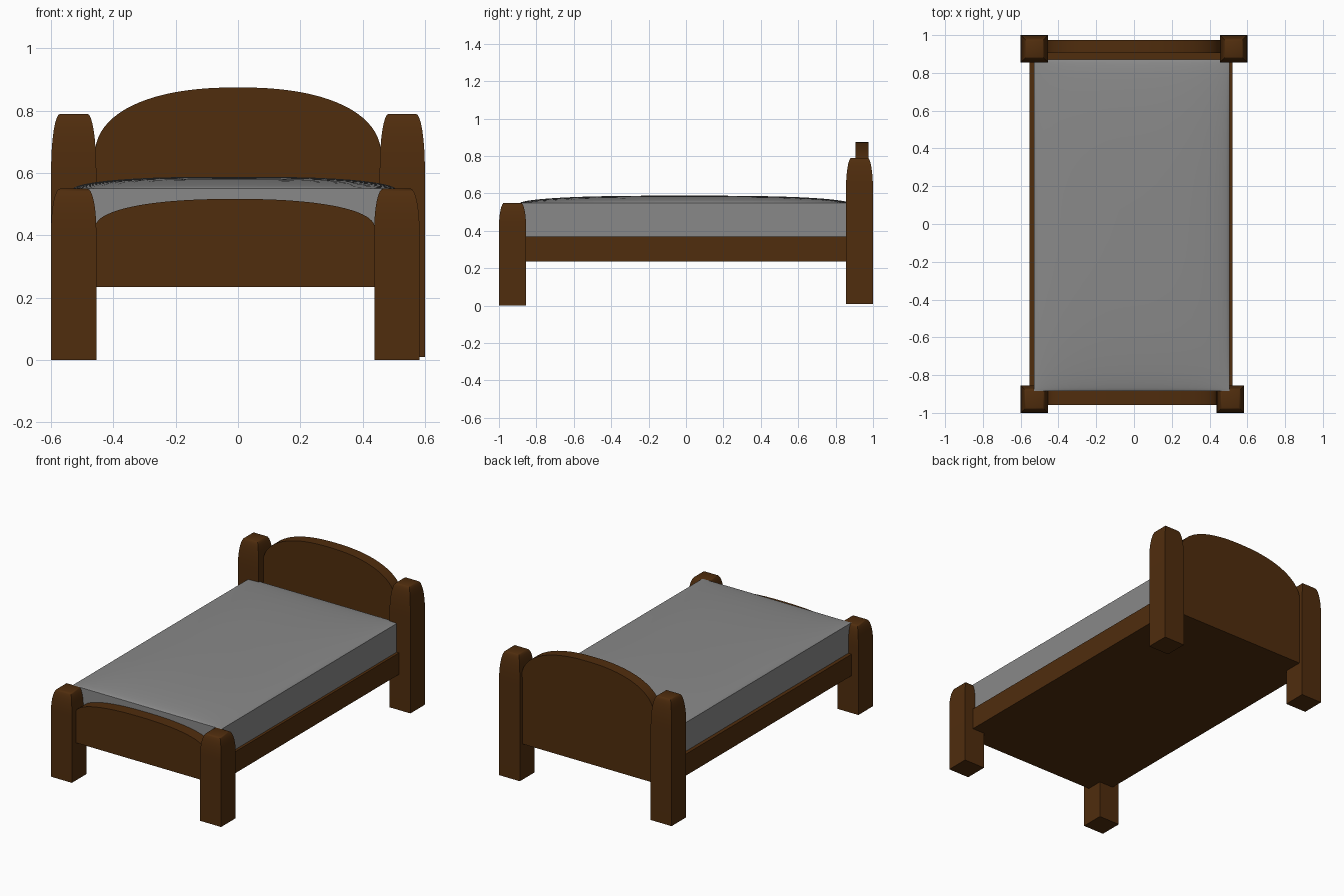
import bpy, bmesh, math

cube = bpy.data.objects.get("Cube")
if cube:
    bpy.data.objects.remove(cube, do_unlink=True)


def material(name, rgb):
    m = bpy.data.materials.new(name)
    m.use_nodes = True
    m.diffuse_color = (*rgb, 1)
    m.node_tree.nodes["Principled BSDF"].inputs["Base Color"].default_value = (*rgb, 1)
    return m


WOOD = material("dark brown wood", (0.08, 0.026, 0.004))
CLOTH = material("grey fabric", (0.25, 0.25, 0.25))


def finish(bm, name, mat, angle=35):
    bmesh.ops.recalc_face_normals(bm, faces=bm.faces)
    mesh = bpy.data.meshes.new(name)
    bm.to_mesh(mesh)
    bm.free()
    mesh.materials.append(mat)
    ob = bpy.data.objects.new(name, mesh)
    bpy.context.collection.objects.link(ob)
    bpy.ops.object.select_all(action='DESELECT')
    ob.select_set(True)
    bpy.context.view_layer.objects.active = ob
    bpy.ops.object.shade_smooth_by_angle(angle=math.radians(angle))
    return ob


def post(name, x, y, bottom, top, taper):
    """Square post whose top curves inward to a flat cap."""
    bm = bmesh.new()
    half, cap = 0.0725, 0.044
    steps = 8
    sections = [(half, bottom)]
    for i in range(steps + 1):
        a = i / steps * math.pi / 2
        sections.append((cap + (half - cap) * math.cos(a),
                         top - taper * (1 - math.sin(a))))
    rings = [[bm.verts.new((x + sx * w, y + sy * w, z))
              for sx, sy in ((-1, -1), (1, -1), (1, 1), (-1, 1))]
             for w, z in sections]
    for low, high in zip(rings, rings[1:]):
        for i in range(4):
            j = (i + 1) % 4
            bm.faces.new((low[i], low[j], high[j], high[i]))
    bm.faces.new(rings[0])
    bm.faces.new(rings[-1])
    finish(bm, name, WOOD)


def arched_board(name, x0, x1, y0, y1, bottom, spring, top):
    """Upright board with a rounded arch along its upper edge."""
    bm = bmesh.new()
    mid, half, n = (x0 + x1) / 2, (x1 - x0) / 2, 40
    outline = [(x0, bottom), (x1, bottom)]
    for i in range(n + 1):
        a = math.pi * i / n
        c, s = math.cos(a), math.sin(a)
        outline.append((mid + half * math.copysign(abs(c) ** 0.87, c),
                        spring + (top - spring) * abs(s) ** 0.87))
    face = bm.faces.new([bm.verts.new((x, y0, z)) for x, z in outline])
    out = bmesh.ops.extrude_face_region(bm, geom=[face])
    moved = [v for v in out["geom"] if isinstance(v, bmesh.types.BMVert)]
    bmesh.ops.translate(bm, verts=moved, vec=(0, y1 - y0, 0))
    finish(bm, name, WOOD)


def box(name, x0, x1, y0, y1, z0, z1, mat):
    bm = bmesh.new()
    bmesh.ops.create_cube(bm, size=1)
    for v in bm.verts:
        v.co = ((x0 + x1) / 2 + v.co.x * (x1 - x0),
                (y0 + y1) / 2 + v.co.y * (y1 - y0),
                (z0 + z1) / 2 + v.co.z * (z1 - z0))
    finish(bm, name, mat)


def mattress(x0, x1, y0, y1, bottom, edge, top):
    """Straight-sided block with a softly domed top."""
    bm = bmesh.new()
    bmesh.ops.create_grid(bm, x_segments=24, y_segments=32, size=1)
    rim = [e for e in bm.edges if e.is_boundary]
    out = bmesh.ops.extrude_edge_only(bm, edges=rim)
    base = {v for v in out["geom"] if isinstance(v, bmesh.types.BMVert)}
    bmesh.ops.contextual_create(bm, geom=[e for e in bm.edges if e.is_boundary])
    for v in bm.verts:
        # Rows crowd toward the rim, where the curve is tightest
        u, w = (math.sin(c * math.pi / 2) for c in v.co.xy)
        dome = (max(0, 1 - abs(u) ** 3) * max(0, 1 - abs(w) ** 3)) ** 0.6
        z = bottom if v in base else edge + (top - edge) * dome
        v.co = ((x0 + x1) / 2 + u * (x1 - x0) / 2,
                (y0 + y1) / 2 + w * (y1 - y0) / 2, z)
    finish(bm, "mattress", CLOTH, 40)


# Corner posts
post("front_right_post", -0.5275, -0.9275, 0, 0.55, 0.13)
post("front_left_post", 0.51, -0.9275, 0, 0.55, 0.13)
for side, sx in (("right", -1), ("left", 1)):
    post(f"back_{side}_post", sx * 0.5275, 0.9275, 0.01, 0.79, 0.18)

# End boards
arched_board("headboard", -0.46, 0.46, 0.905, 0.975, 0.235, 0.65, 0.875)
arched_board("footboard", -0.46, 0.44, -0.957, -0.885, 0.235, 0.42, 0.517)

# Frame and mattress
box("bed_frame", -0.553, 0.522, -0.92, 0.92, 0.235, 0.37, WOOD)
mattress(-0.53, 0.505, -0.885, 0.87, 0.36, 0.55, 0.588)
